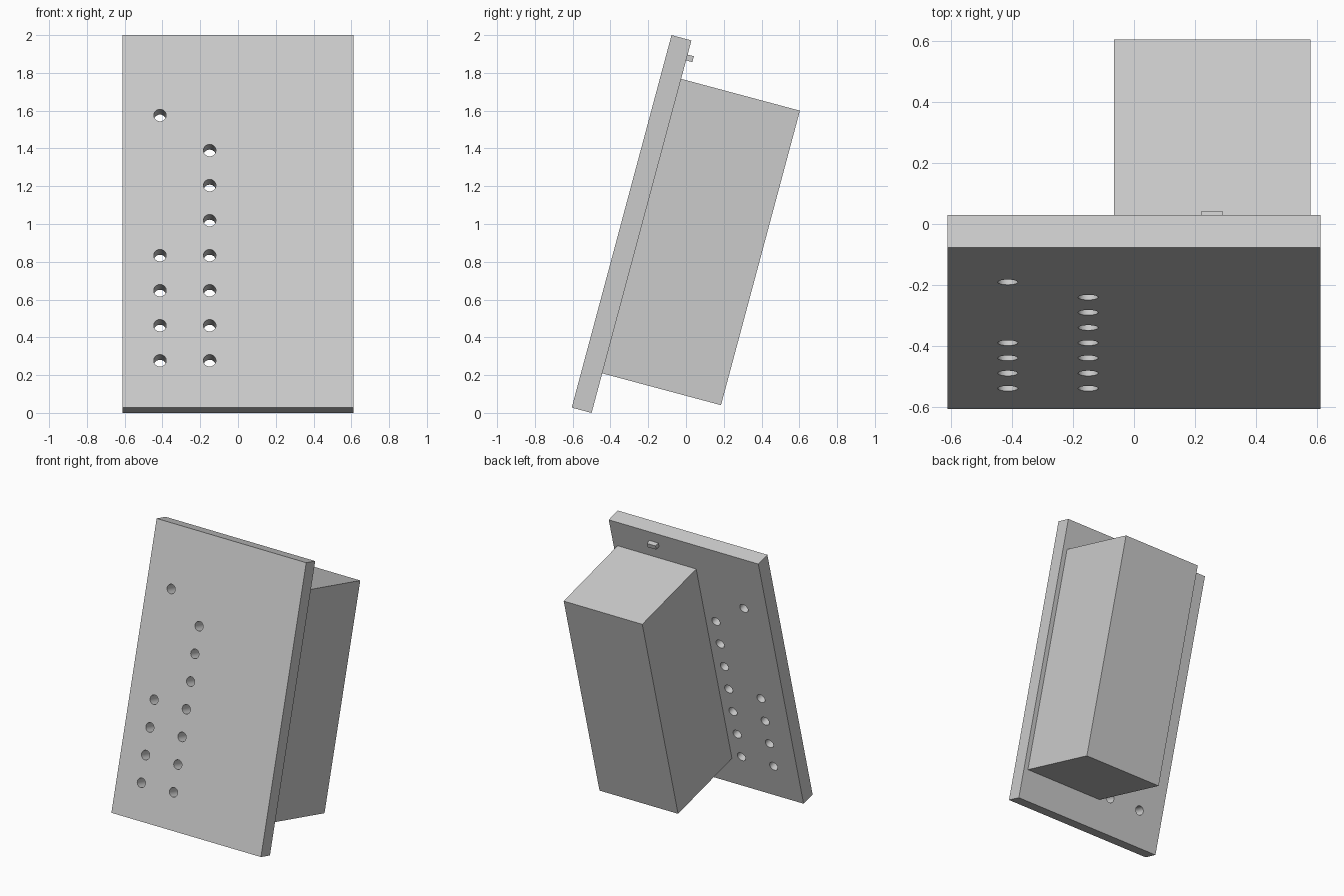
import bpy
import bmesh
from math import radians
from mathutils import Matrix, Vector

old = bpy.data.objects.get("Cube")
if old:
    bpy.data.objects.remove(old, do_unlink=True)

# Everything is laid out upright, then leaned back about the front bottom edge
LEAN = Matrix.Translation((0, -0.605, 0.028)) @ Matrix.Rotation(radians(-15), 4, "X")
THICK = 0.109

grey = bpy.data.materials.new("light_grey")
grey.use_nodes = True
grey.diffuse_color = (0.6, 0.6, 0.6, 1)
grey.node_tree.nodes["Principled BSDF"].inputs["Base Color"].default_value = (0.6, 0.6, 0.6, 1)


def finish(name, bm):
    mesh = bpy.data.meshes.new(name)
    bm.to_mesh(mesh)
    bm.free()
    mesh.materials.append(grey)
    obj = bpy.data.objects.new(name, mesh)
    obj.matrix_world = LEAN
    bpy.context.collection.objects.link(obj)
    return obj


def box(name, low, high):
    low, high = Vector(low), Vector(high)
    bm = bmesh.new()
    place = Matrix.Translation((low + high) / 2) @ Matrix.Diagonal((*(high - low), 1))
    bmesh.ops.create_cube(bm, size=1, matrix=place)
    return finish(name, bm)


# Leaning panel, rear housing and small rear tab
panel = box("front_panel", (-0.611, 0, 0), (0.611, THICK, 2.0415))
box("rear_housing", (-0.065, THICK, 0.217), (0.577, 0.76, 1.831))
box("rear_tab", (0.22, THICK, 1.932), (0.292, 0.143, 1.964))

# Two columns of holes through the panel
bm = bmesh.new()
columns = {-0.413: (0, 1, 2, 3, 7), -0.15: range(7)}
for x, rows in columns.items():
    for row in rows:
        place = Matrix.Translation((x, THICK / 2, 0.258 + 0.192 * row))
        bmesh.ops.create_cone(bm, cap_ends=True, segments=32, radius1=0.033, radius2=0.033,
                              depth=0.3, matrix=place @ Matrix.Rotation(radians(90), 4, "X"))
cutter = finish("hole_cutter", bm)
cutter.hide_render = True

cut = panel.modifiers.new("holes", "BOOLEAN")
cut.operation = "DIFFERENCE"
cut.solver = "EXACT"
cut.object = cutter
bpy.ops.object.select_all(action="DESELECT")
bpy.context.view_layer.objects.active = panel
panel.select_set(True)
bpy.ops.object.modifier_apply(modifier=cut.name)
bpy.data.objects.remove(cutter, do_unlink=True)
bpy.ops.object.shade_smooth_by_angle(angle=radians(30))
